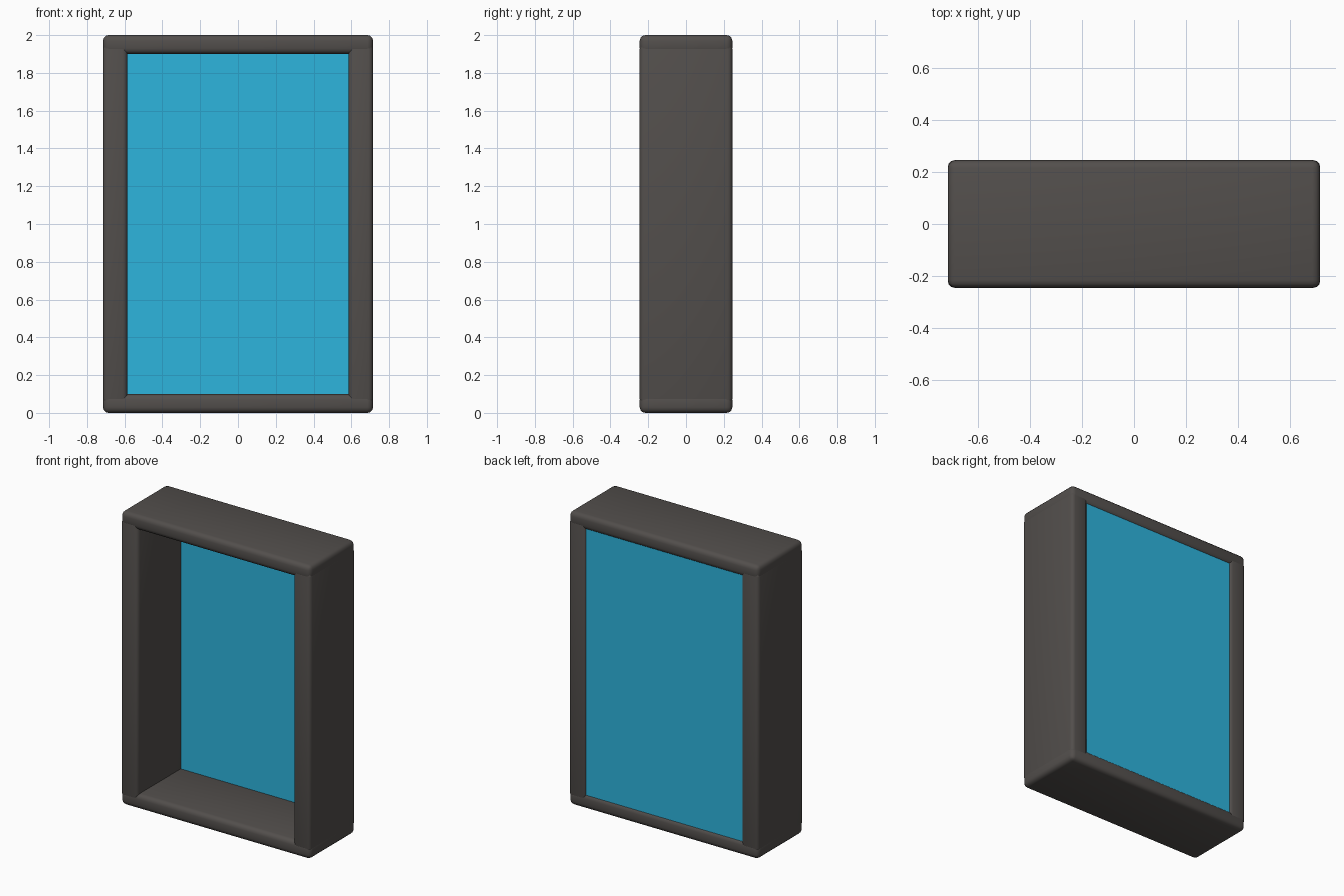
import bpy

if "Cube" in bpy.data.objects:
    bpy.data.objects.remove(bpy.data.objects["Cube"])


def box(name, lo, hi, bevel=0.0, segments=3):
    bpy.ops.mesh.primitive_cube_add(size=1, location=[(a + b) / 2 for a, b in zip(lo, hi)])
    ob = bpy.context.object
    ob.name = name
    ob.scale = [b - a for a, b in zip(lo, hi)]
    bpy.ops.object.transform_apply(location=False, rotation=False, scale=True)
    if bevel:
        mod = ob.modifiers.new("Rounded edges", 'BEVEL')
        mod.width = bevel
        mod.segments = segments
        bpy.ops.object.modifier_apply(modifier=mod.name)
        bpy.ops.object.shade_smooth_by_angle()
    return ob


def paint(ob, name, color):
    mat = bpy.data.materials.get(name) or bpy.data.materials.new(name)
    mat.diffuse_color = color
    mat.use_nodes = True
    mat.node_tree.nodes["Principled BSDF"].inputs["Base Color"].default_value = mat.diffuse_color
    ob.data.materials.append(mat)


W, D = 0.715, 0.245
DARK = (0.085, 0.077, 0.072, 1)
BLUE = (0.027, 0.46, 0.73, 1)

# Horizontal slabs
for name, z in (("bottom_rail", 0.0), ("top_rail", 1.9)):
    paint(box(name, (-W, -D, z), (W, D, z + 0.1), 0.03), "dark_frame", DARK)

# Side posts, ends buried in the slabs
for name, s in (("left_post", -1), ("right_post", 1)):
    x0, x1 = sorted((s * 0.585, s * W))
    paint(box(name, (x0, -D, 0.05), (x1, D, 1.95), 0.025), "dark_frame", DARK)

# Blue panel close to the back
paint(box("back_panel", (-0.6, 0.222, 0.08), (0.6, 0.234, 1.92)), "blue_panel", BLUE)
